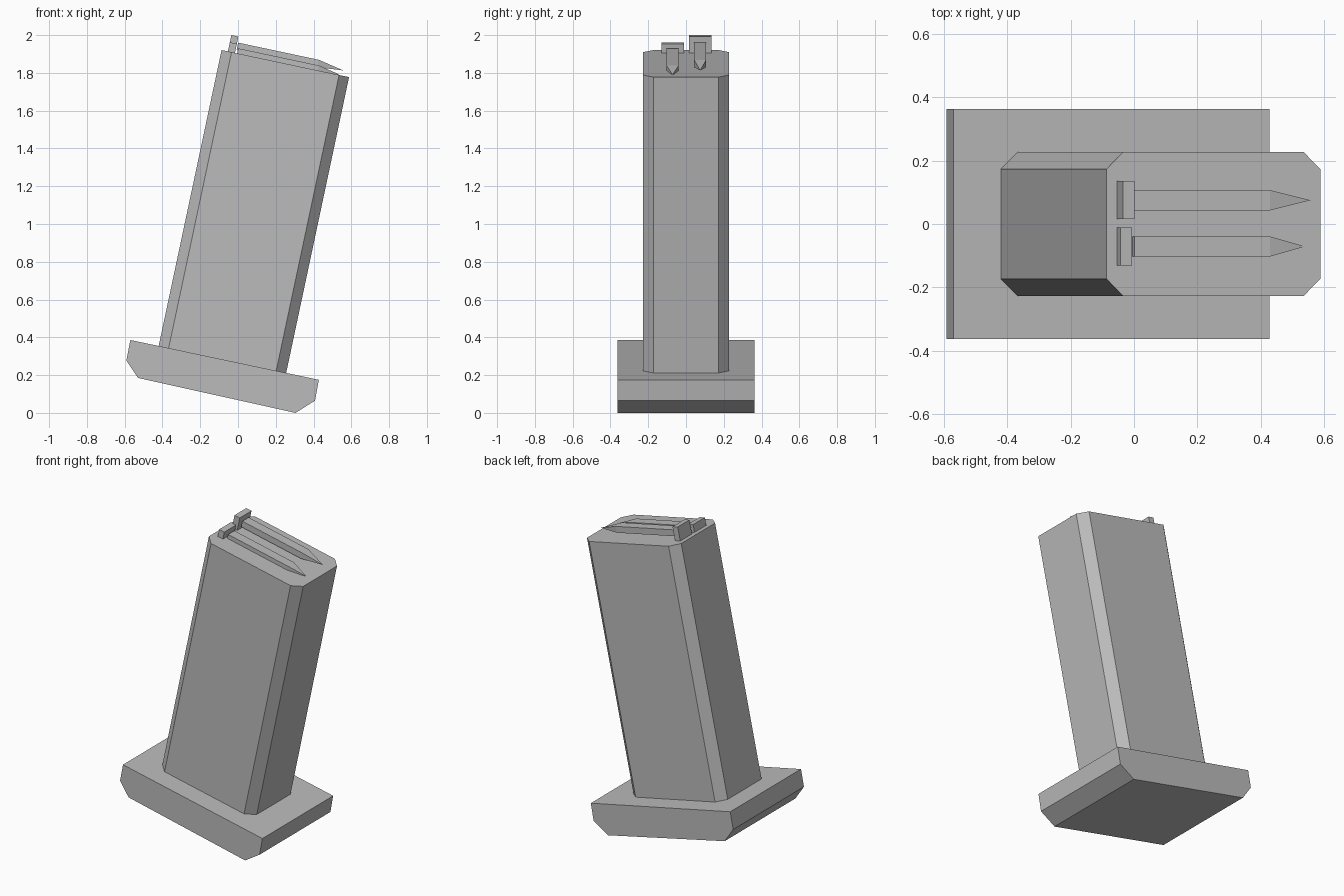
import bpy
import bmesh
import math
from mathutils import Vector

if "Cube" in bpy.data.objects:
    bpy.data.objects.remove(bpy.data.objects["Cube"])

grey = bpy.data.materials.new("plain grey")
grey.diffuse_color = (0.5, 0.5, 0.5, 1)
grey.use_nodes = True
grey.node_tree.nodes["Principled BSDF"].inputs["Base Color"].default_value = grey.diffuse_color

TILT = math.radians(12)
U = Vector((math.cos(TILT), 0, -math.sin(TILT)))   # along the tilted length
V = Vector((math.sin(TILT), 0, math.cos(TILT)))    # along the tilted height


def finish(name, bm):
    bmesh.ops.recalc_face_normals(bm, faces=bm.faces)
    mesh = bpy.data.meshes.new(name)
    bm.to_mesh(mesh)
    bm.free()
    mesh.materials.append(grey)
    obj = bpy.data.objects.new(name, mesh)
    bpy.context.collection.objects.link(obj)


def loft(name, ring_a, ring_b):
    """Closed solid between two matching rings; a one-point ring makes a tip."""
    bm = bmesh.new()
    a = [bm.verts.new(p) for p in ring_a]
    b = [bm.verts.new(p) for p in ring_b]
    bm.faces.new(a)
    bm.faces.new(b)
    for i in range(len(a)):
        j = (i + 1) % len(a)
        bm.faces.new((a[i], a[j], b[j], b[i]))
    return bm if name is None else finish(name, bm)


def slab(name, profile, y0, y1):
    """Side profile in x and z, extruded across y."""
    loft(name, [(x, y0, z) for x, z in profile], [(x, y1, z) for x, z in profile])


# Base plate with chamfered lower ends
slab("base_plate", [(-0.57, 0.386), (0.428, 0.175), (0.408, 0.065),
                    (0.305, 0.0), (-0.53, 0.185), (-0.591, 0.277)], -0.362, 0.362)

# Leaning octagonal body
L, W, C = 0.69, 0.227, 0.054
octagon = [(0, -W + C), (C, -W), (L - C, -W), (L, -W + C),
           (L, W - C), (L - C, W), (C, W), (0, W - C)]
top = Vector((-0.087, 0, 1.921))
rings = [[top + U * s + V * h + Vector((0, y, 0)) for s, y in octagon]
         for h in (-1.625, 0)]
loft("body", *rings)

# Two pointed rounds with square rims; the second sits lower
for name, yc, lift in (("back", 0.075, 0.0), ("front", -0.071, -0.03)):
    t = Vector((0.001, 0, 1.96 + lift))        # rear top edge of the shaft
    n, half, depth = 0.437, 0.032, 0.04
    bm = bmesh.new()
    rear, fore = [[bm.verts.new(t + U * s + V * h + Vector((0, yc + y, 0)))
                   for y, h in ((-half, 0), (half, 0), (half, -depth), (-half, -depth))]
                  for s in (0, n)]
    tip = bm.verts.new((0.557 + lift * 0.6, yc, 1.813 + lift * 0.75))
    bm.faces.new(rear)
    for i in range(4):
        j = (i + 1) % 4
        bm.faces.new((rear[i], rear[j], fore[j], fore[i]))
        bm.faces.new((fore[i], fore[j], tip))
    finish(name + "_round", bm)

    # Rim at the rear of the round
    hi = Vector((0.002, 0, 1.992)) + V * lift * 1.3
    lo = hi - V * (0.098 + lift * 1.3)
    side = [hi - U * 0.038, hi, lo, lo - U * 0.038]
    slab(name + "_rim", [(p.x, p.z) for p in side], yc - 0.06, yc + 0.06)
